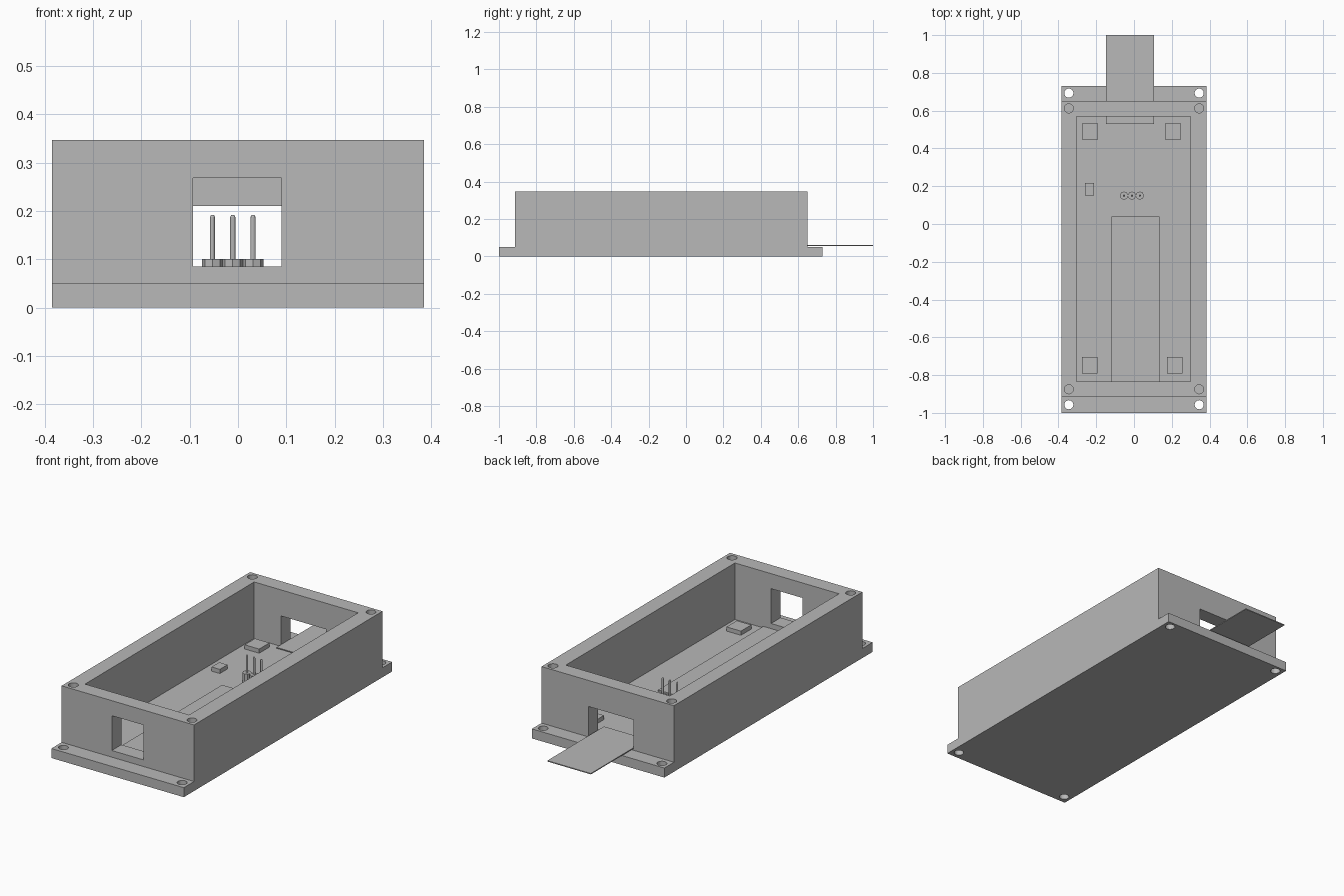
import bpy, bmesh
from mathutils import Matrix, Vector

cube = bpy.data.objects.get("Cube")
if cube:
    bpy.data.objects.remove(cube, do_unlink=True)

grey = bpy.data.materials.new("plain_grey")
grey.use_nodes = True
grey.diffuse_color = (0.48, 0.48, 0.48, 1)
grey.node_tree.nodes["Principled BSDF"].inputs["Base Color"].default_value = grey.diffuse_color


def finish(name, bm):
    bmesh.ops.recalc_face_normals(bm, faces=bm.faces)
    mesh = bpy.data.meshes.new(name)
    bm.to_mesh(mesh)
    bm.free()
    mesh.materials.append(grey)
    obj = bpy.data.objects.new(name, mesh)
    bpy.context.collection.objects.link(obj)
    return obj


def add_box(bm, x, y, z):
    size = Vector((x[1] - x[0], y[1] - y[0], z[1] - z[0]))
    centre = Vector((sum(x), sum(y), sum(z))) / 2
    bmesh.ops.create_cube(bm, size=1, matrix=Matrix.Translation(centre) @ Matrix.Diagonal(size).to_4x4())


def add_rod(bm, x, y, z, radius, sides, tip=None):
    bmesh.ops.create_cone(bm, cap_ends=True, segments=sides, radius1=radius,
                          radius2=radius if tip is None else tip, depth=z[1] - z[0],
                          matrix=Matrix.Translation((x, y, sum(z) / 2)))


def box(name, x, y, z):
    bm = bmesh.new()
    add_box(bm, x, y, z)
    return finish(name, bm)


# Case body: a stepped side profile carried across the width
HALF, FLOOR, TOP = 0.385, 0.05, 0.347
profile = [(-1, 0), (0.73, 0), (0.73, FLOOR), (0.65, FLOOR), (0.65, TOP),
           (-0.915, TOP), (-0.915, FLOOR), (-1, FLOOR)]
bm = bmesh.new()
side = bm.faces.new([bm.verts.new((-HALF, y, z)) for y, z in profile])
grown = bmesh.ops.extrude_face_region(bm, geom=[side])
bmesh.ops.translate(bm, vec=(2 * HALF, 0, 0),
                    verts=[v for v in grown["geom"] if isinstance(v, bmesh.types.BMVert)])
case = finish("case_body", bm)


def cut(cutter):
    cutter.hide_render = True
    mod = case.modifiers.new("cut", "BOOLEAN")
    mod.operation, mod.solver, mod.object = "DIFFERENCE", "EXACT", cutter
    bpy.context.view_layer.objects.active = case
    bpy.ops.object.modifier_apply(modifier=mod.name)
    bpy.data.objects.remove(cutter, do_unlink=True)


# Cavity and the openings in the end walls
cut(box("cavity_cutter", (-0.305, 0.30), (-0.835, 0.57), (FLOOR, 0.5)))
cut(box("front_window_cutter", (-0.093, 0.09), (-0.95, -0.8), (0.085, 0.268)))
cut(box("back_window_cutter", (-0.15, 0.112), (0.54, 0.7), (0.056, 0.21)))

# Screw holes: through the flanges, blind in the rim
bm = bmesh.new()
for x in (-0.345, 0.345):
    for y in (-0.957, 0.693):
        add_rod(bm, x, y, (-0.1, 0.07), 0.024, 24)
    for y in (-0.875, 0.612):
        add_rod(bm, x, y, (0.1, 0.4), 0.024, 24)
cut(finish("screw_hole_cutter", bm))

# Thin strips lying on the floor, one leaving through the back window
box("back_strip", (-0.147, 0.106), (0.53, 1.0), (0.056, 0.061))
box("front_strip", (-0.12, 0.135), (-0.835, 0.04), (FLOOR, 0.058))

# Pads and chip on the floor
for name, x, y in (("pad_back_right", -0.232, 0.49), ("pad_back_left", 0.206, 0.49),
                   ("pad_front_right", -0.234, -0.748), ("pad_front_left", 0.216, -0.748)):
    box(name, (x - 0.042, x + 0.042), (y - 0.043, y + 0.043), (FLOOR, 0.072))
box("chip", (-0.26, -0.212), (0.152, 0.216), (FLOOR, 0.072))

# Three-pin header
for i, x in enumerate((-0.053, -0.011, 0.031), 1):
    bm = bmesh.new()
    add_rod(bm, x, 0.15, (FLOOR, 0.1), 0.022, 8)
    finish(f"header_base_{i}", bm)
    bm = bmesh.new()
    add_rod(bm, x, 0.15, (0.09, 0.187), 0.0055, 12)
    add_rod(bm, x, 0.15, (0.187, 0.192), 0.0055, 12, tip=0.003)
    finish(f"header_pin_{i}", bm)
